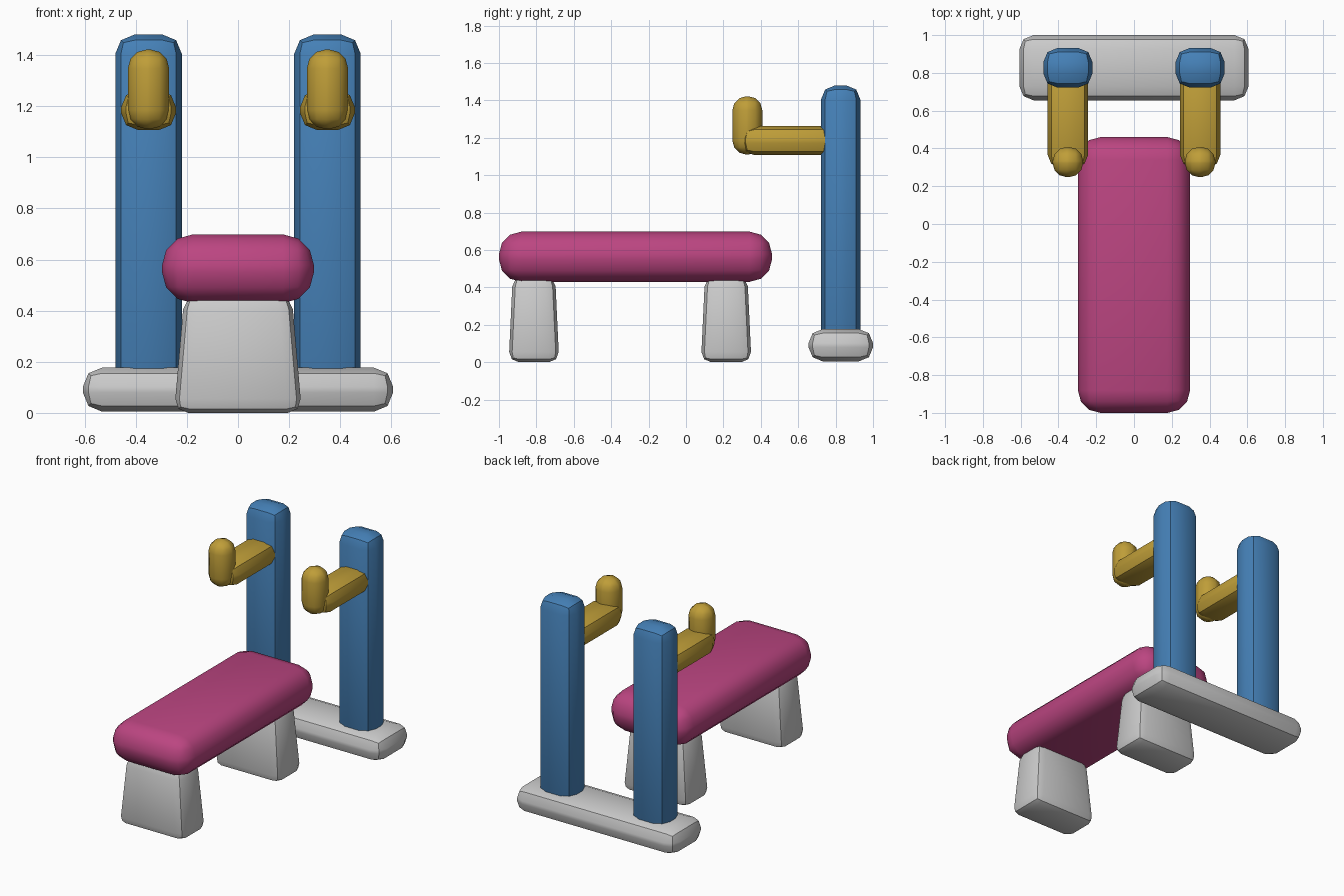
import bpy
import bmesh
from math import radians

if "Cube" in bpy.data.objects:
    bpy.data.objects.remove(bpy.data.objects["Cube"])


def material(name, rgb):
    mat = bpy.data.materials.new(name)
    mat.diffuse_color = (*rgb, 1.0)
    mat.use_nodes = True
    mat.node_tree.nodes["Principled BSDF"].inputs["Base Color"].default_value = mat.diffuse_color
    return mat


BLUE = material("blue", (0.06, 0.22, 0.48))
PINK = material("pink", (0.50, 0.06, 0.22))
GOLD = material("gold", (0.52, 0.34, 0.04))


def rounded_box(name, x, y, z, radius, segments=2, mat=None, taper=(1, 1)):
    """Box spanning the (min, max) ranges, top narrowed by taper, edges rounded."""
    centre = [(a + b) / 2 for a, b in (x, y, z)]
    size = [b - a for a, b in (x, y, z)]
    bm = bmesh.new()
    bmesh.ops.create_cube(bm, size=1)
    for v in bm.verts:
        if v.co.z > 0:
            v.co.x *= taper[0]
            v.co.y *= taper[1]
        v.co = [v.co[i] * size[i] for i in range(3)]
    bmesh.ops.bevel(bm, geom=bm.edges[:], offset=radius, offset_type='OFFSET',
                    segments=segments, profile=0.5, affect='EDGES',
                    clamp_overlap=True)
    mesh = bpy.data.meshes.new(name)
    bm.to_mesh(mesh)
    bm.free()
    obj = bpy.data.objects.new(name, mesh)
    obj.location = centre
    bpy.context.collection.objects.link(obj)
    if mat:
        mesh.materials.append(mat)
    bpy.ops.object.select_all(action='DESELECT')
    obj.select_set(True)
    bpy.context.view_layer.objects.active = obj
    bpy.ops.object.shade_smooth_by_angle(angle=radians(35))
    return obj


# Padded bench top
rounded_box("bench_pad", (-0.297, 0.297), (-1.0, 0.46), (0.43, 0.698),
            0.12, 3, PINK)

# Tapered bench legs
for name, y in (("front_leg", -0.813), ("rear_leg", 0.215)):
    rounded_box(name, (-0.25, 0.25), (y - 0.135, y + 0.135), (0.0, 0.46),
                0.055, taper=(0.84, 0.84))

# Rack foot
rounded_box("rack_base", (-0.607, 0.607), (0.655, 1.0), (0.005, 0.177), 0.075)

# Rack posts, with a forward arm and an upturned hook on each
for side, s in (("left", -1), ("right", 1)):
    cx = 0.35 * s
    rounded_box(side + "_post", (cx - 0.13, cx + 0.13), (0.722, 0.932),
                (0.08, 1.48), 0.075, mat=BLUE)
    rounded_box(side + "_arm", (cx - 0.107, cx + 0.107), (0.30, 0.82),
                (1.107, 1.262), 0.065, mat=GOLD)
    rounded_box(side + "_hook", (cx - 0.081, cx + 0.081), (0.248, 0.408),
                (1.11, 1.422), 0.075, 3, GOLD)
